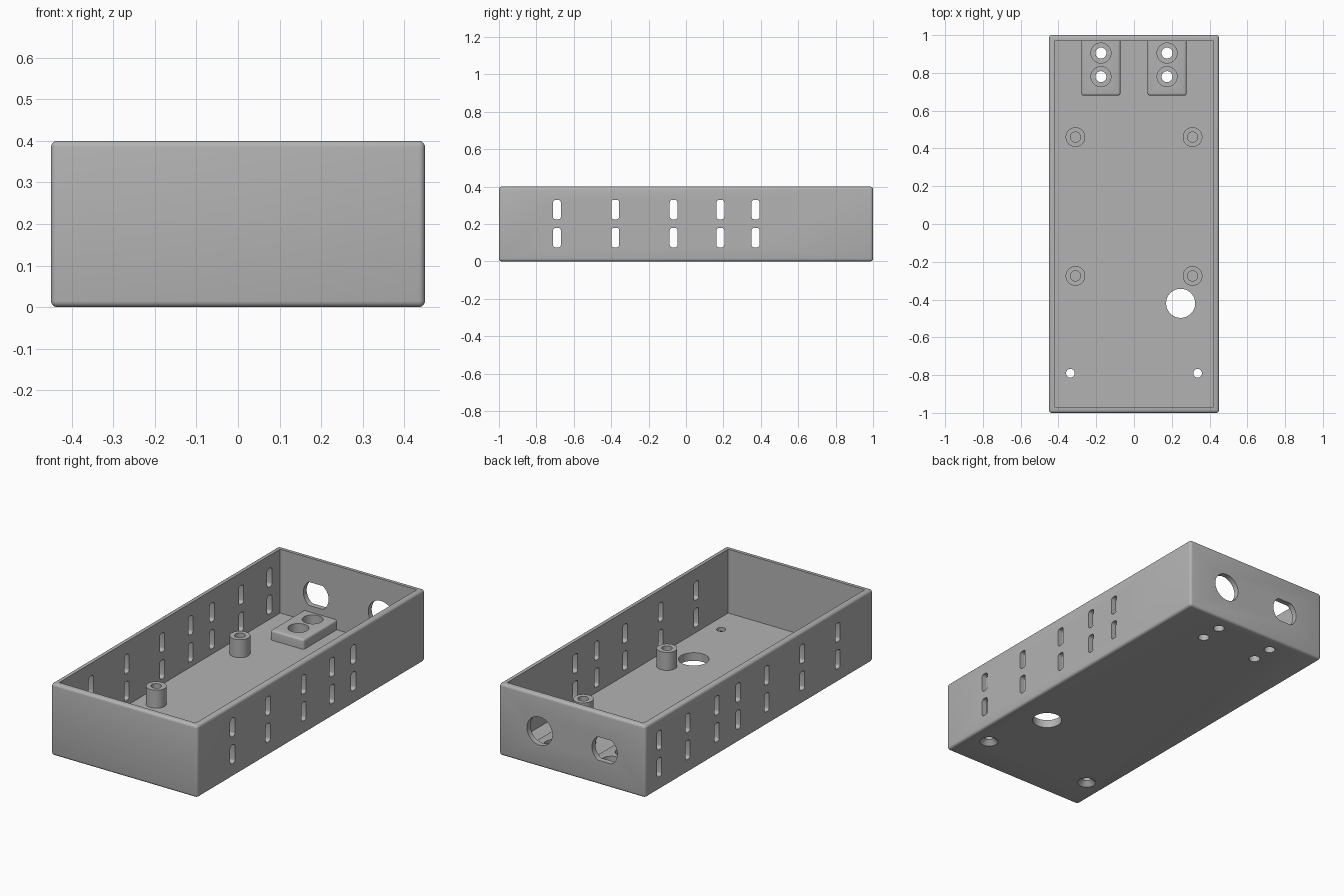
import bpy, bmesh, math
from mathutils import Matrix, Vector

if "Cube" in bpy.data.objects:
    bpy.data.objects.remove(bpy.data.objects["Cube"])

WALL, FLOOR, HEIGHT = 0.03, 0.045, 0.4
HALF_X, HALF_Y = 0.45, 1.0

grey = bpy.data.materials.new("plain_grey")
grey.use_nodes = True
colour = (0.45, 0.45, 0.45, 1)
grey.diffuse_color = colour
grey.node_tree.nodes["Principled BSDF"].inputs["Base Color"].default_value = colour


def finish(name, bm):
    bmesh.ops.recalc_face_normals(bm, faces=bm.faces)
    mesh = bpy.data.meshes.new(name)
    bm.to_mesh(mesh)
    bm.free()
    mesh.materials.append(grey)
    obj = bpy.data.objects.new(name, mesh)
    bpy.context.collection.objects.link(obj)
    return obj


def add_box(bm, low, high, radius=0, pick=lambda edge: True, segments=4):
    """Box between two corners, rounded on the picked edges."""
    low, high = Vector(low), Vector(high)
    size = high - low
    verts = bmesh.ops.create_cube(bm, size=1)["verts"]
    for v in verts:
        v.co = (low + high) / 2 + Vector(a * b for a, b in zip(v.co, size))
    if radius:
        edges = {e for v in verts for e in v.link_edges if pick(e)}
        bmesh.ops.bevel(bm, geom=list(edges), offset=radius, segments=segments,
                        profile=0.5, affect='EDGES')


def add_lathe(bm, profile, matrix, steps=40, flat=None):
    """Turned solid with capped ends; flat trims two opposite sides."""
    rings = []
    for r, z in profile:
        ring = []
        for i in range(steps):
            a = math.tau * (i + 0.5) / steps
            x, y = r * math.cos(a), r * math.sin(a)
            if flat:
                y = max(-flat, min(flat, y))
            ring.append(bm.verts.new(matrix @ Vector((x, y, z))))
        rings.append(ring)
    for a, b in zip(rings, rings[1:]):
        for i in range(steps):
            j = (i + 1) % steps
            bm.faces.new((a[i], a[j], b[j], b[i]))
    bm.faces.new(rings[0])
    bm.faces.new(rings[-1])


def boolean(obj, cutter, operation):
    mod = obj.modifiers.new(operation.lower(), 'BOOLEAN')
    mod.operation, mod.solver, mod.object = operation, 'EXACT', cutter
    bpy.context.view_layer.objects.active = obj
    bpy.ops.object.modifier_apply(modifier=mod.name)
    bpy.data.objects.remove(cutter)


# Open tray with rounded outside edges
bm = bmesh.new()
add_box(bm, (-HALF_X, -HALF_Y, 0), (HALF_X, HALF_Y, HEIGHT), 0.015)
tray = finish("tray", bm)
bm = bmesh.new()
add_box(bm, (WALL - HALF_X, WALL - HALF_Y, FLOOR),
        (HALF_X - WALL, HALF_Y - WALL, HEIGHT + 0.2))
boolean(tray, finish("cavity_cutter", bm), 'DIFFERENCE')

# Two mounting blocks at the back, rounded on top and front
bm = bmesh.new()
for x in (-0.175, 0.175):
    add_box(bm, (x - 0.103, 0.68, FLOOR - 0.02), (x + 0.103, HALF_Y - 0.015, 0.1),
            0.012, lambda e: all(v.co.z > FLOOR for v in e.verts)
            or all(v.co.y < 0.7 for v in e.verts) and
            e.verts[0].co.z != e.verts[1].co.z)
boolean(tray, finish("block_union", bm), 'UNION')

bm = bmesh.new()
# Counterbored holes through the blocks
for x in (-0.175, 0.175):
    for y in (0.78, 0.905):
        add_lathe(bm, [(0.053, 0.2), (0.053, 0.04), (0.029, 0.04), (0.029, -0.1)],
                  Matrix.Translation((x, y, 0)))
# Cable hole and countersunk screw holes in the floor
add_lathe(bm, [(0.077, 0.2), (0.077, -0.1)], Matrix.Translation((0.247, -0.42, 0)))
for x in (-0.337, 0.337):
    add_lathe(bm, [(0.023, 0.2), (0.023, 0.025), (0.048, 0), (0.048, -0.1)],
              Matrix.Translation((x, -0.79, 0)))
# Round socket and flattened socket in the back wall
for x, flat in ((0.2, None), (-0.2, 0.065)):
    add_lathe(bm, [(0.078, -0.1), (0.078, 0.1)],
              Matrix.Translation((x, HALF_Y, 0.2)) @ Matrix.Rotation(math.pi / 2, 4, 'X'),
              flat=flat)
# Two rows of vent slots in each side wall
shared = [-0.69, -0.378, -0.066, 0.184, 0.372]
for side, columns in ((1, shared), (-1, shared + [0.628, 0.877])):
    for y in columns:
        for z in (0.127, 0.277):
            add_box(bm, (side * HALF_X - 0.1, y - 0.021, z - 0.052),
                    (side * HALF_X + 0.1, y + 0.021, z + 0.052), 0.014,
                    lambda e: abs(e.verts[0].co.x - e.verts[1].co.x) > 0.1)
boolean(tray, finish("hole_cutter", bm), 'DIFFERENCE')

# Four hollow standoff posts
posts = []
for x, side in ((-0.31, "right"), (0.31, "left")):
    for y, end in ((-0.275, "front"), (0.46, "back")):
        bm = bmesh.new()
        add_lathe(bm, [(0.027, FLOOR + 0.004), (0.027, 0.145),
                       (0.052, 0.145), (0.052, FLOOR - 0.01)],
                  Matrix.Translation((x, y, 0)))
        posts.append(finish(f"{end}_{side}_standoff", bm))

# Smooth the curves, keep the edges sharp
bpy.ops.object.select_all(action='DESELECT')
for obj in [tray] + posts:
    obj.select_set(True)
bpy.context.view_layer.objects.active = tray
bpy.ops.object.shade_smooth_by_angle(angle=math.radians(30))
